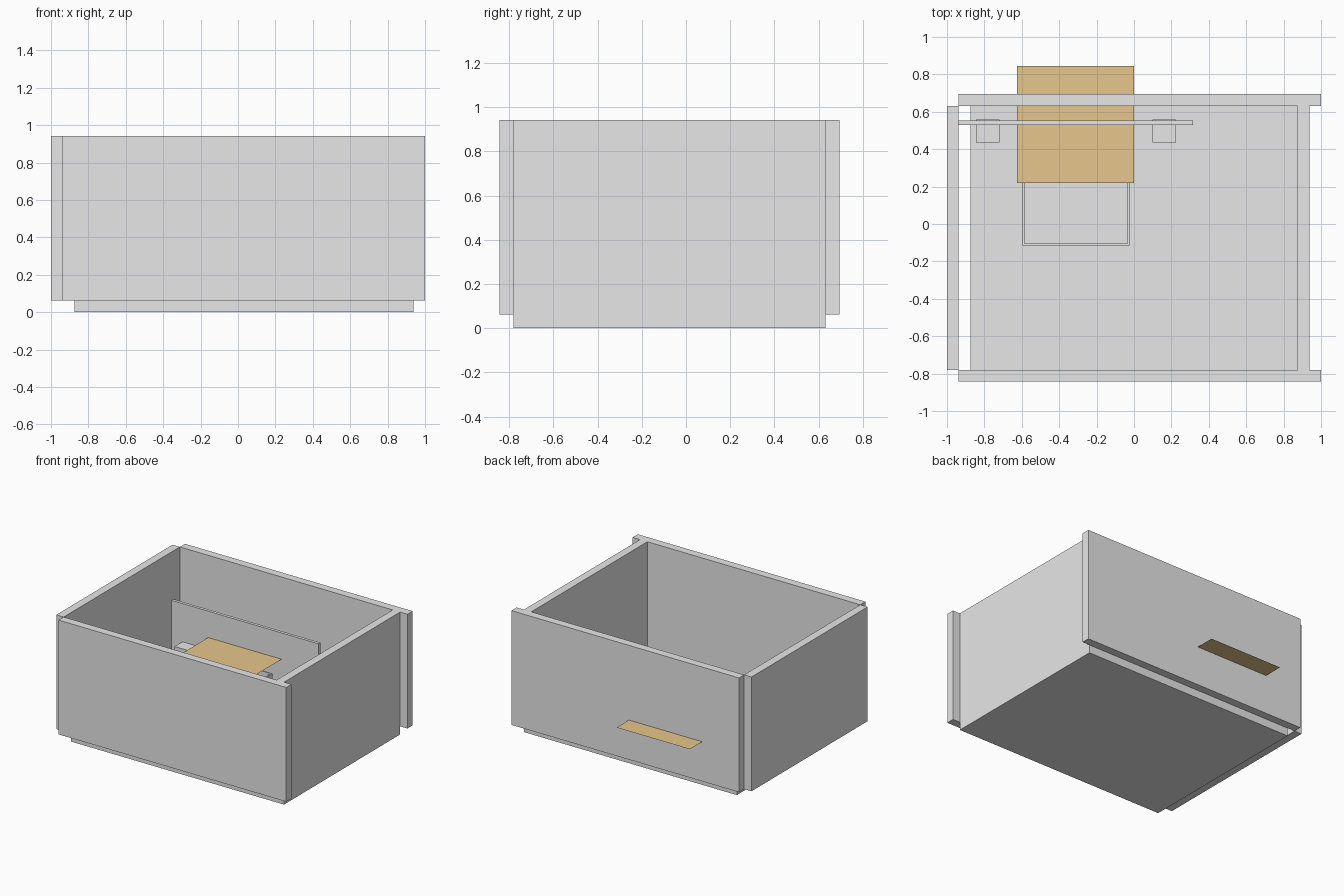
import bpy, bmesh

if "Cube" in bpy.data.objects:
    bpy.data.objects.remove(bpy.data.objects["Cube"])


def material(name, rgb):
    m = bpy.data.materials.new(name)
    m.diffuse_color = (*rgb, 1)
    m.use_nodes = True
    m.node_tree.nodes["Principled BSDF"].inputs["Base Color"].default_value = m.diffuse_color
    return m


GREY = material("light_grey", (0.8, 0.8, 0.8))
TAN = material("tan", (0.8, 0.57, 0.266))


def finish(name, bm, mat):
    mesh = bpy.data.meshes.new(name)
    bm.to_mesh(mesh)
    bm.free()
    mesh.materials.append(mat)
    obj = bpy.data.objects.new(name, mesh)
    bpy.context.collection.objects.link(obj)
    return obj


def add_box(bm, x, y, z):
    """Add a box spanning the given (min, max) ranges."""
    for v in bmesh.ops.create_cube(bm, size=1)["verts"]:
        v.co = [r[0] if c < 0 else r[1] for c, r in zip(v.co, (x, y, z))]


def box(name, x, y, z, mat=GREY):
    bm = bmesh.new()
    add_box(bm, x, y, z)
    return finish(name, bm, mat)


T = 0.0625          # board thickness
TOP = 0.942         # top of the walls
FRONT, BACK = -0.78, 0.632   # inner faces of front and back walls

# Outer case: floor and four offset walls
box("floor", (-0.875, 0.9375 - T), (FRONT, BACK), (0, T))
box("right_wall", (0.9375 - T, 0.9375), (FRONT, BACK), (0, TOP))
box("left_wall", (-1, -0.9375), (FRONT, BACK), (T, TOP))
box("front_wall", (-0.9375, 1), (FRONT - T, FRONT), (T, TOP))
box("back_wall", (-0.9375, 1), (BACK, BACK + T), (T, TOP))

# Inner divider panel and the two blocks that hold it
box("divider", (-0.9375, 0.315), (0.53, 0.553), (T, 0.57))
for side, x in (("left", -0.845), ("right", 0.10)):
    box(side + "_block", (x, x + 0.125), (0.435, 0.558), (T, 0.276))

# Thin-walled square tray under the shelf
x0, x1, y0, y1, w = -0.595, -0.025, -0.115, 0.455, 0.01
tray = bmesh.new()
add_box(tray, (x0, x1), (y0, y1), (T, T + w))
for xr, yr in (((x0, x0 + w), (y0, y1)), ((x1 - w, x1), (y0, y1)),
               ((x0 + w, x1 - w), (y0, y0 + w)), ((x0 + w, x1 - w), (y1 - w, y1))):
    add_box(tray, xr, yr, (T, 0.28))
finish("tray", tray, GREY)

# Sheet passing through the divider and back wall
bm = bmesh.new()
bm.faces.new([bm.verts.new((x, y, 0.367)) for x, y in
              ((-0.625, 0.22), (0, 0.22), (0, 0.845), (-0.625, 0.845))])
finish("ramp_sheet", bm, TAN)
